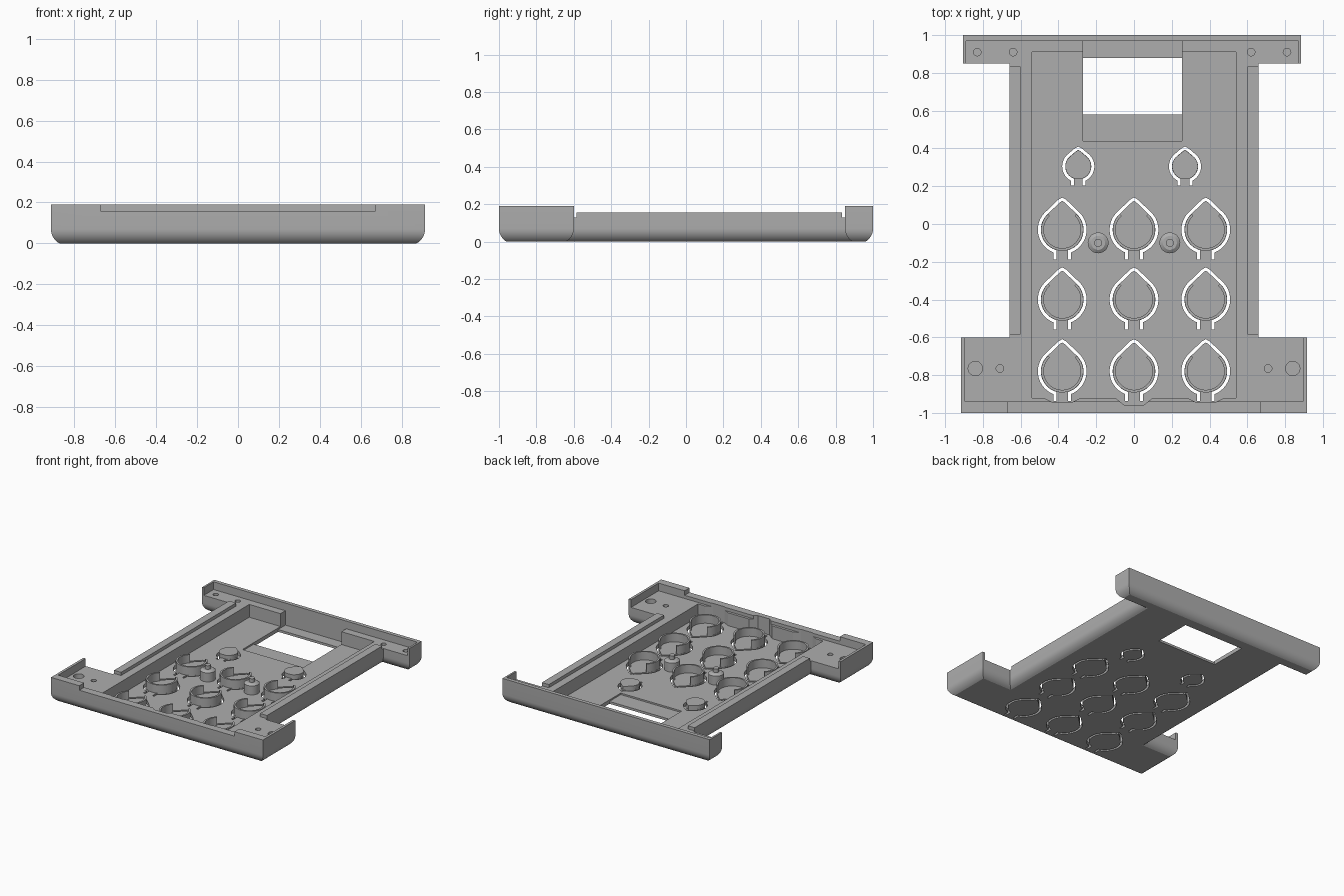
import bpy, bmesh
from math import sin, cos, acos, asin, sqrt, pi, radians
from mathutils import Vector

cube = bpy.data.objects.get("Cube")
if cube:
    bpy.data.objects.remove(cube, do_unlink=True)

grey = bpy.data.materials.new("plain grey")
grey.use_nodes = True
grey.diffuse_color = (0.42, 0.42, 0.42, 1)
grey.node_tree.nodes["Principled BSDF"].inputs["Base Color"].default_value = (0.42, 0.42, 0.42, 1)

FLOOR, DECK, LIP, TOP = 0.03, 0.13, 0.155, 0.19


def offset(pts, d, closed=True):
    """Shift a path to its left by d with mitred corners."""
    p = [Vector(q) for q in pts]
    out = []
    for i, q in enumerate(p):
        a = p[i - 1] if closed or i > 0 else None
        b = p[(i + 1) % len(p)] if closed or i < len(p) - 1 else None
        u = (q - a).normalized() if a else (b - q).normalized()
        v = (b - q).normalized() if b else u
        n, m = Vector((-u.y, u.x)), Vector((-v.y, v.x))
        s = n + m
        out.append(q + s * (2 * d / s.length_squared))
    return out


def loft(bm, levels):
    """Closed solid from stacked loops given as (points, z)."""
    loops = [[bm.verts.new((p[0], p[1], z)) for p in pts] for pts, z in levels]
    bm.faces.new(loops[0][::-1])
    bm.faces.new(loops[-1])
    for lo, hi in zip(loops, loops[1:]):
        for i in range(len(lo)):
            j = (i + 1) % len(lo)
            bm.faces.new((lo[i], lo[j], hi[j], hi[i]))


def solid(name, *parts):
    bm = bmesh.new()
    for levels in parts:
        loft(bm, levels)
    bmesh.ops.recalc_face_normals(bm, faces=bm.faces)
    mesh = bpy.data.meshes.new(name)
    bm.to_mesh(mesh)
    bm.free()
    mesh.materials.append(grey)
    ob = bpy.data.objects.new(name, mesh)
    bpy.context.collection.objects.link(ob)
    return ob


def activate(ob):
    bpy.ops.object.select_all(action='DESELECT')
    ob.select_set(True)
    bpy.context.view_layer.objects.active = ob


def cut(ob, *parts):
    cutter = solid("cutter", *parts)
    cutter.hide_render = True
    mod = ob.modifiers.new("cut", 'BOOLEAN')
    mod.operation, mod.solver, mod.object = 'DIFFERENCE', 'EXACT', cutter
    activate(ob)
    bpy.ops.object.modifier_apply(modifier=mod.name)
    bpy.data.objects.remove(cutter, do_unlink=True)


def smooth(ob):
    activate(ob)
    bpy.ops.object.shade_smooth_by_angle(angle=radians(20))


def prism(pts, z0, z1):
    return [(pts, z0), (pts, z1)]


def box(x0, x1, y0, y1, z0, z1):
    return prism([(x0, y0), (x1, y0), (x1, y1), (x0, y1)], z0, z1)


def circle(x, y, r, n=32):
    return [(x + r * cos(2 * pi * i / n), y + r * sin(2 * pi * i / n)) for i in range(n)]


def move(pts, x, y):
    return [(p[0] + x, p[1] + y) for p in pts]


def teardrop(r, tip, leg, foot):
    """Open pointed loop, from the left hinge leg over the tip to the right one."""
    start, end = -pi / 2 - asin(leg / r), pi / 2 + acos(r / tip) - 2 * pi
    n = 20
    left = [(-leg, foot)]
    for i in range(n + 1):
        a = start + (end - start) * i / n
        left.append((r * cos(a), r * sin(a)))
    left.append((-0.015, tip - 0.012))
    return left + [(0, tip - 0.004)] + [(-x, y) for x, y in left[::-1]]


def slot(path, x, y, w=0.016):
    band = offset(path, w / 2, False) + offset(path, -w / 2, False)[::-1]
    return prism(move(band, x, y), -0.1, 0.1)


# Shell with bottom edges rounded all round
outline = [(-0.915, -1), (0.915, -1), (0.915, -0.6), (0.66, -0.6),
           (0.66, 0.85), (0.885, 0.85), (0.885, 1), (-0.905, 1),
           (-0.905, 0.85), (-0.66, 0.85), (-0.66, -0.6), (-0.915, -0.6)]
R, ZC = 0.08, 0.07
levels = []
for i in range(9):
    a = asin(ZC / R) * (1 - i / 8)
    levels.append((offset(outline, R * (1 - cos(a))), ZC - R * sin(a)))
levels[0] = (levels[0][0], 0)
case = solid("case_shell", levels + [(outline, TOP)])

# Deck inside the rim, leaving thin end walls and side strips
cut(case, prism([(-0.895, -0.94), (0.895, -0.94), (0.895, -0.585), (0.6, -0.585),
                 (0.6, 0.835), (0.87, 0.835), (0.87, 0.97), (-0.89, 0.97),
                 (-0.89, 0.835), (-0.6, 0.835), (-0.6, -0.585), (-0.895, -0.585)], DECK, 0.4))
cut(case, box(-0.75, 0.75, -0.59, 0.84, LIP, 0.4))
cut(case, box(-0.67, 0.67, -1.1, -0.93, LIP, 0.4))

# Main pocket, with reliefs around the front row of keys
COLS, ROWS = (-0.38, 0, 0.38), (-0.03, -0.4, -0.78)
pocket = [(-0.54, -0.92)]
for x in COLS:
    depth = -0.96 if x == 0 else -0.945
    pocket += [(x - 0.1, -0.92), (x - 0.05, depth), (x + 0.05, depth), (x + 0.1, -0.92)]
pocket += [(0.54, -0.92), (0.54, 0.91), (-0.54, 0.91)]
cut(case, prism(pocket, FLOOR, 0.4))

# Display recess and window
cut(case, box(-0.27, 0.255, 0.44, 0.97, 0.018, 0.4))
cut(case, box(-0.27, 0.255, 0.58, 0.88, -0.1, 0.1))

# Key slots
key_path = teardrop(0.121, 0.165, 0.039, -0.158)
small_path = teardrop(0.077, 0.1, 0.031, -0.1)
SMALL = ((-0.295, 0.305), (0.27, 0.305))
keys = [(x, y) for x in COLS for y in ROWS]
cut(case, *[slot(key_path, x, y) for x, y in keys],
    *[slot(small_path, x, y) for x, y in SMALL])

# Blind screw holes in the four ears
holes = [(x, 0.91, 0.02) for x in (-0.83, -0.64, 0.62, 0.81)]
for s in (-1, 1):
    holes += [(s * 0.84, -0.765, 0.038), (s * 0.71, -0.765, 0.02)]
cut(case, *[prism(circle(x, y, r), 0.07, 0.3) for x, y, r in holes])
smooth(case)

# Raised collars on the large keys, open towards the tip
angles = [radians(132 + 276 * i / 40) for i in range(41)]
collar = [(0.112 * cos(a), 0.112 * sin(a)) for a in angles]
collar += [(0.098 * cos(a), 0.098 * sin(a)) for a in angles[::-1]]
for i, (x, y) in enumerate(keys):
    smooth(solid(f"key_collar_{i + 1}", prism(move(collar, x, y), FLOOR - 0.002, 0.095)))

# Raised pads on the two small keys
pad = offset(small_path, -0.009, False)[1:-1]
for side, (x, y) in zip(("right", "left"), SMALL):
    smooth(solid(f"small_key_pad_{side}", prism(move(pad, x, y)[::-1], FLOOR - 0.002, 0.06)))

# Stepped locating posts
profile = [(0.055, FLOOR - 0.002), (0.055, 0.1), (0.037, 0.112), (0.021, 0.112), (0.021, 0.14)]
for side, x in (("right", -0.19), ("left", 0.19)):
    smooth(solid(f"post_{side}", [(circle(x, -0.1, r), z) for r, z in profile]))
